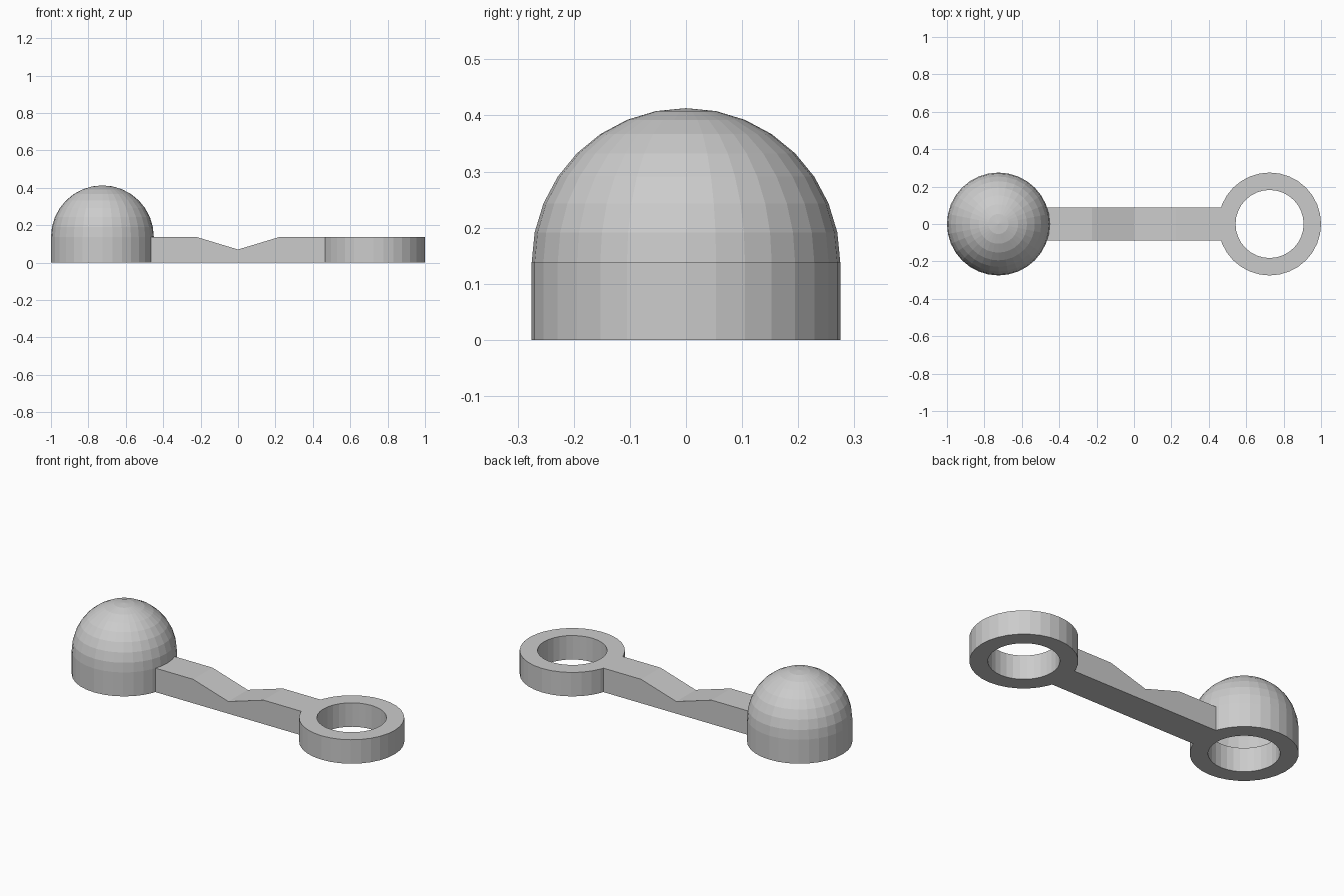
import bpy, bmesh, math

if "Cube" in bpy.data.objects:
    bpy.data.objects.remove(bpy.data.objects["Cube"])

R, HOLE, H, CX, SEG = 0.275, 0.182, 0.138, 0.725, 32

grey = bpy.data.materials.new("plain grey")
grey.diffuse_color = (0.6, 0.6, 0.6, 1)
grey.use_nodes = True
grey.node_tree.nodes["Principled BSDF"].inputs["Base Color"].default_value = grey.diffuse_color


def make(name, bm):
    bmesh.ops.remove_doubles(bm, verts=bm.verts, dist=1e-5)
    bmesh.ops.recalc_face_normals(bm, faces=bm.faces)
    mesh = bpy.data.meshes.new(name)
    bm.to_mesh(mesh)
    bm.free()
    mesh.materials.append(grey)
    obj = bpy.data.objects.new(name, mesh)
    bpy.context.collection.objects.link(obj)
    return obj


def lathe(name, profile, x, closed):
    """Spin an (r, z) profile around a vertical axis at x."""
    bm = bmesh.new()
    vs = [bm.verts.new((x + r, 0, z)) for r, z in profile]
    pairs = list(zip(vs, vs[1:])) + ([(vs[-1], vs[0])] if closed else [])
    edges = [bm.edges.new(p) for p in pairs]
    bmesh.ops.spin(bm, geom=vs + edges, cent=(x, 0, 0), axis=(0, 0, 1),
                   angle=math.tau, steps=SEG, use_duplicate=False)
    return make(name, bm)


# Two flat end rings
ring = [(HOLE, 0), (R, 0), (R, H), (HOLE, H)]
lathe("left_ring", ring, -CX, True)
lathe("right_ring", ring, CX, True)

# Hollow thin dome over the left ring
arc = [(R * math.cos(a), H + R * math.sin(a))
       for a in (i * math.pi / 16 for i in range(9))]
dome = lathe("dome", arc, -CX, False)
# make sure the open shell faces outward
if sum((p.center.z - H) * p.normal.z for p in dome.data.polygons) < 0:
    dome.data.flip_normals()

# Connecting bar with a shallow V notch in its top
bm = bmesh.new()
end, w = 0.465, 0.088
side = [(-end, 0), (end, 0), (end, H), (0.225, H), (0, 0.07), (-0.225, H), (-end, H)]
face = bm.faces.new([bm.verts.new((x, -w, z)) for x, z in side])
out = bmesh.ops.extrude_face_region(bm, geom=[face], use_keep_orig=True)
bmesh.ops.translate(bm, vec=(0, 2 * w, 0),
                    verts=[g for g in out["geom"] if isinstance(g, bmesh.types.BMVert)])
make("notched_bar", bm)
